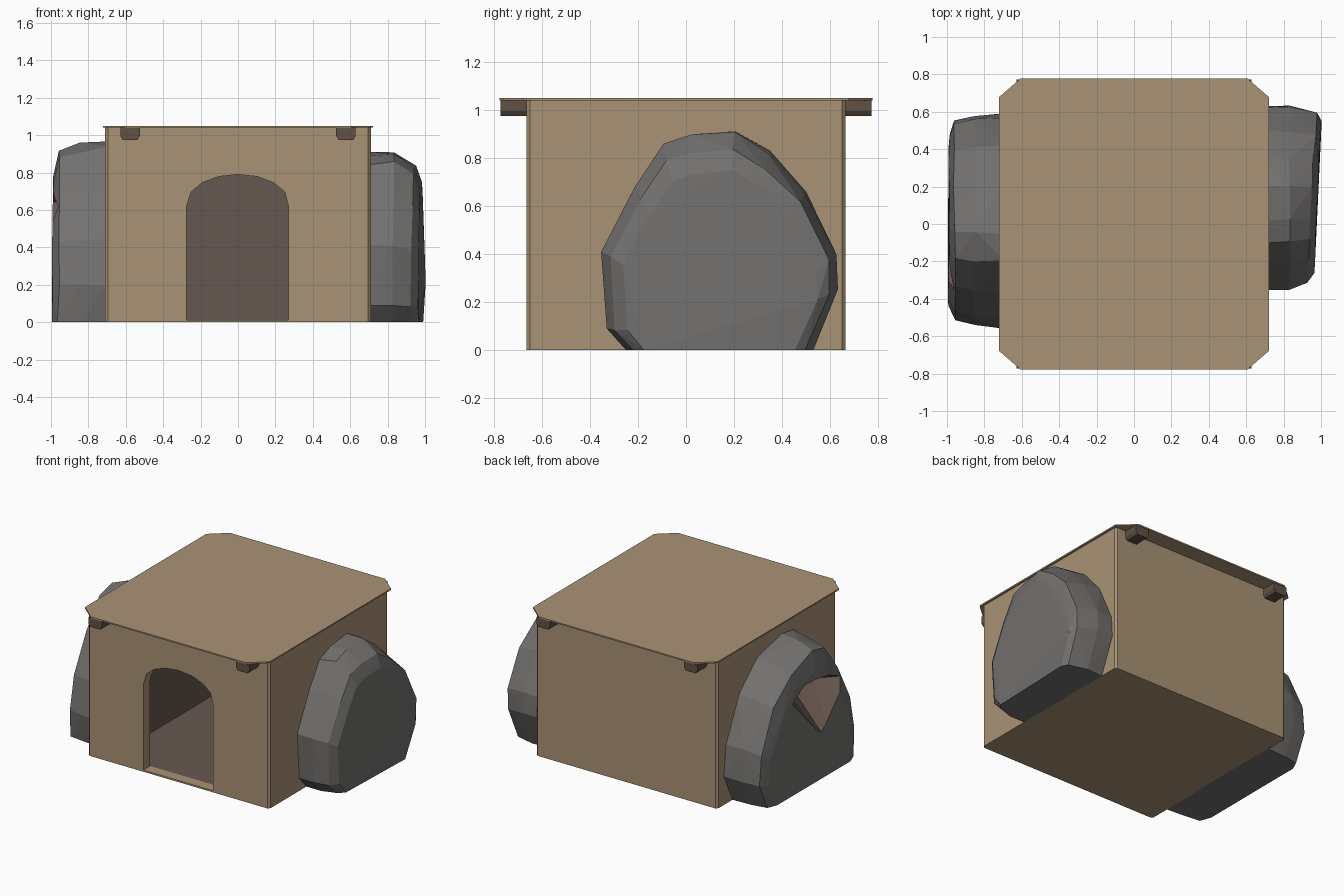
import bpy, bmesh, random
from math import sin, cos, pi
from mathutils import Vector

if "Cube" in bpy.data.objects:
    bpy.data.objects.remove(bpy.data.objects["Cube"])

random.seed(4)


def material(name, r, g, b):
    m = bpy.data.materials.new(name)
    m.diffuse_color = (r, g, b, 1)
    m.use_nodes = True
    m.node_tree.nodes["Principled BSDF"].inputs["Base Color"].default_value = m.diffuse_color
    return m


CLAY = material("clay", 0.40, 0.29, 0.18)
INSIDE = material("inside", 0.13, 0.095, 0.08)
WOOD = material("wood", 0.12, 0.085, 0.06)
STONE = material("stone", 0.17, 0.165, 0.16)
BROKEN = material("broken_stone", 0.15, 0.10, 0.08)


def finish(bm, name, mat):
    bmesh.ops.recalc_face_normals(bm, faces=bm.faces)
    me = bpy.data.meshes.new(name)
    bm.to_mesh(me)
    bm.free()
    me.materials.append(mat)
    ob = bpy.data.objects.new(name, me)
    bpy.context.collection.objects.link(ob)
    return ob


def prism(name, points, offset, mat):
    """Extrude a flat outline along an offset vector."""
    bm = bmesh.new()
    face = bm.faces.new([bm.verts.new(p) for p in points])
    ext = bmesh.ops.extrude_face_region(bm, geom=[face])
    new = [v for v in ext["geom"] if isinstance(v, bmesh.types.BMVert)]
    bmesh.ops.translate(bm, verts=new, vec=Vector(offset))
    return finish(bm, name, mat)


def box(name, x0, x1, y0, y1, z0, z1, mat):
    pts = [(x0, y0, z0), (x1, y0, z0), (x1, y1, z0), (x0, y1, z0)]
    return prism(name, pts, (0, 0, z1 - z0), mat)


def chamfered(hx, hy, cx, cy, z):
    """Rectangle outline with cut corners."""
    return [(hx, -hy + cy, z), (hx, hy - cy, z), (hx - cx, hy, z), (-hx + cx, hy, z),
            (-hx, hy - cy, z), (-hx, -hy + cy, z), (-hx + cx, -hy, z), (hx - cx, -hy, z)]


def hull(name, points, mat):
    bm = bmesh.new()
    for p in points:
        bm.verts.new(p)
    res = bmesh.ops.convex_hull(bm, input=bm.verts)
    junk = {g for g in res["geom_interior"] + res["geom_unused"]
            if isinstance(g, bmesh.types.BMVert)}
    bmesh.ops.delete(bm, geom=list(junk), context='VERTS')
    return finish(bm, name, mat)


def cut(target, cutter):
    """Subtract the cutter; cut faces keep the cutter's colour."""
    mod = target.modifiers.new("cut", 'BOOLEAN')
    mod.operation = 'DIFFERENCE'
    mod.solver = 'EXACT'
    mod.material_mode = 'TRANSFER'
    mod.object = cutter
    bpy.context.view_layer.objects.active = target
    bpy.ops.object.modifier_apply(modifier=mod.name)
    bpy.data.objects.remove(cutter, do_unlink=True)


def boulder(name, outline, rings, centre_y):
    """Rock built from a side outline, scaled along x and jittered."""
    pts = []
    for x, s, tilt in rings:
        for y, z in outline:
            j = random.uniform(-0.012, 0.012)
            yy = centre_y + (y - centre_y) * s + j * 0.5
            pts.append((x + tilt * (y - centre_y) + j * 0.5, yy, max(0, z * s + j) if z else 0))
    return hull(name, pts, STONE)


# Hollow clay hut with an arched doorway
walls = prism("hut_walls", chamfered(0.71, 0.665, 0.015, 0.015, 0), (0, 0, 1.042), CLAY)
cut(walls, box("room_cutter", -0.56, 0.56, -0.59, 0.59, 0.012, 0.97, INSIDE))
arch = [(-0.275, -0.8, 0.012), (0.27, -0.8, 0.012), (0.27, -0.8, 0.62)]
arch += [(0.27 * cos(a), -0.8, 0.64 + 0.15 * sin(a)) for a in [pi * i / 8 for i in range(1, 8)]]
arch += [(-0.275, -0.8, 0.62)]
cut(walls, prism("door_cutter", arch, (0, 0.4, 0), CLAY))

# Thin roof slab with cut corners
prism("roof", chamfered(0.723, 0.777, 0.115, 0.10, 1.04), (0, 0, 0.01), CLAY)

# Beam ends poking out under the roof, front and back
for sx in (-1, 1):
    for sy in (-1, 1):
        y0, y1 = sorted((sy * 0.64, sy * 0.772))
        x = sx * 0.577
        w = 0.052
        pts = [(x - w, y0, 1.041), (x - w, y0, 0.995), (x - w * 0.75, y0, 0.975),
               (x + w * 0.75, y0, 0.975), (x + w, y0, 0.995), (x + w, y0, 1.041)]
        prism("beam_end", pts, (0, y1 - y0, 0), WOOD)

# Right boulder, nearly flat on its outer side
right = [(-0.25, 0), (-0.33, 0.1), (-0.355, 0.42), (-0.22, 0.68), (-0.1, 0.86), (0.02, 0.9),
         (0.2, 0.91), (0.35, 0.83), (0.5, 0.66), (0.63, 0.4), (0.635, 0.25), (0.53, 0)]
boulder("right_boulder", right,
        [(0.70, 0.99, 0), (0.83, 0.99, 0), (0.95, 0.92, 0.05), (0.98, 0.82, 0.04)], 0.14)

# Left boulder with a broken gouge in its outer side
left = [(0.5, 0), (0.59, 0.2), (0.57, 0.42), (0.42, 0.72), (0.22, 0.9), (-0.05, 0.97),
        (-0.2, 0.93), (-0.36, 0.72), (-0.5, 0.45), (-0.555, 0.2), (-0.52, 0)]
rock = boulder("left_boulder", left,
               [(-0.70, 1.0, 0), (-0.85, 0.98, 0), (-0.96, 0.94, 0), (-0.99, 0.8, 0)], 0.02)
gouge = [(-1.1, 0.34, 0.66), (-1.1, -0.10, 0.20), (-1.1, -0.30, 0.56), (-1.1, -0.5, 0.62),
         (-1.1, -0.15, 0.76), (-1.1, 0.12, 0.80), (-0.82, 0.04, 0.62), (-0.80, -0.08, 0.56),
         (-0.84, -0.22, 0.62)]
cut(rock, hull("gouge_cutter", gouge, BROKEN))
